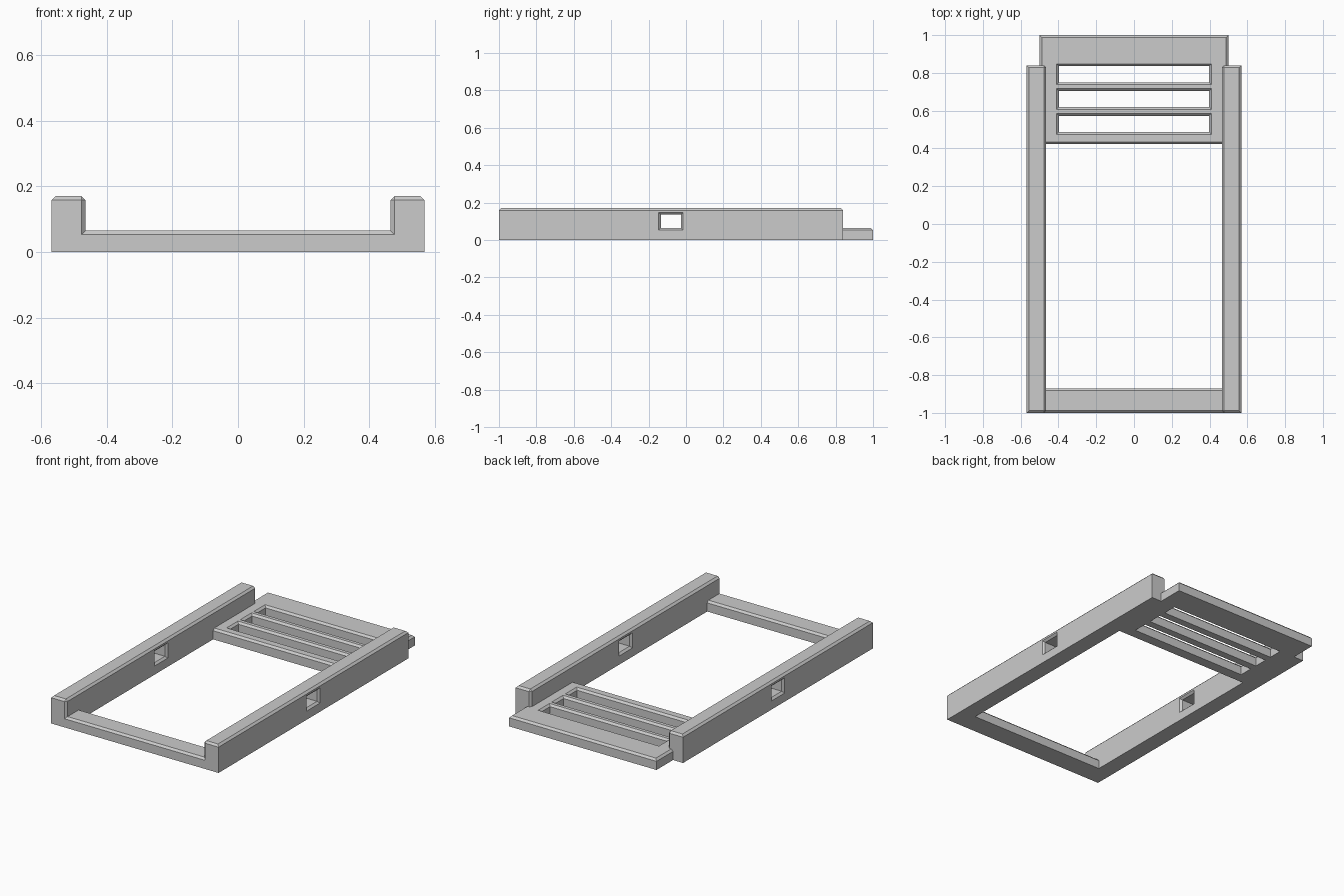
import bpy, bmesh
from mathutils import Vector

cube = bpy.data.objects.get("Cube")
if cube:
    bpy.data.objects.remove(cube)

C = 0.012                      # chamfer width
RAIL_IN, RAIL_OUT, RAIL_TOP = 0.465, 0.568, 0.17
DECK_TOP = 0.065

grey = bpy.data.materials.new("plain_grey")
grey.use_nodes = True
grey.diffuse_color = (0.6, 0.6, 0.6, 1)
grey.node_tree.nodes["Principled BSDF"].inputs["Base Color"].default_value = (0.6, 0.6, 0.6, 1)


def to_object(name, bm):
    bmesh.ops.recalc_face_normals(bm, faces=bm.faces)
    mesh = bpy.data.meshes.new(name)
    bm.to_mesh(mesh)
    bm.free()
    mesh.materials.append(grey)
    obj = bpy.data.objects.new(name, mesh)
    bpy.context.collection.objects.link(obj)
    return obj


def chamfered_box(name, low, high, inner_side=0):
    """Box with chamfered top edges; inner_side also chamfers that side's uprights."""
    low, high = Vector(low), Vector(high)
    mid, size = (low + high) / 2, high - low
    bm = bmesh.new()
    bmesh.ops.create_cube(bm, size=1)
    for v in bm.verts:
        v.co = mid + v.co * size

    def wanted(edge):
        a, b = (v.co for v in edge.verts)
        on_top = min(a.z, b.z) > mid.z
        upright = abs(a.z - b.z) > 0.01
        return on_top or (upright and (a.x - mid.x) * inner_side > 0)

    bmesh.ops.bevel(bm, geom=[e for e in bm.edges if wanted(e)], offset=C,
                    segments=1, affect='EDGES')
    return to_object(name, bm)


def flared_cutter(name, centre, half_u, half_v, axis, stations):
    """Rectangular prism along an axis; stations are (position, widening)."""
    bm = bmesh.new()
    u_axis, v_axis = [i for i in range(3) if i != axis]
    rings = []
    for position, grow in stations:
        ring = []
        for su, sv in ((-1, -1), (1, -1), (1, 1), (-1, 1)):
            p = Vector(centre)
            p[axis] = position
            p[u_axis] += su * (half_u + grow)
            p[v_axis] += sv * (half_v + grow)
            ring.append(bm.verts.new(p))
        rings.append(ring)
    for a, b in zip(rings, rings[1:]):
        for i in range(4):
            j = (i + 1) % 4
            bm.faces.new((a[i], a[j], b[j], b[i]))
    bm.faces.new(rings[0])
    bm.faces.new(rings[-1])
    return to_object(name, bm)


def combine(target, other, operation):
    mod = target.modifiers.new(operation.lower(), 'BOOLEAN')
    mod.operation, mod.solver, mod.object = operation, 'EXACT', other
    bpy.context.view_layer.objects.active = target
    bpy.ops.object.modifier_apply(modifier=mod.name)
    bpy.data.objects.remove(other)


# Rear slatted deck and front crossbar
frame = chamfered_box("tray_frame", (-0.5, 0.423, 0), (0.5, 1, DECK_TOP))
crossbar = chamfered_box("front_crossbar", (-0.5, -1, 0), (0.5, -0.87, DECK_TOP))

# Three slots through the deck, flared at the top
for y in (0.53, 0.662, 0.793):
    slot = flared_cutter("slot_cutter", (0, y, 0), 0.398, 0.043, 2,
                         [(-0.1, 0), (DECK_TOP - C, 0), (DECK_TOP + C, 2 * C)])
    combine(frame, slot, 'DIFFERENCE')

combine(frame, crossbar, 'UNION')

# Side rails, each with a small window flared on both faces
for side, label in ((1, "left"), (-1, "right")):
    xs = sorted((side * RAIL_IN, side * RAIL_OUT))
    rail = chamfered_box(label + "_rail", (xs[0], -1, 0), (xs[1], 0.84, RAIL_TOP), -side)
    window = flared_cutter("window_cutter", (0, -0.081, 0.1), 0.053, 0.035, 0,
                           [(side * (RAIL_IN - C), 2 * C), (side * (RAIL_IN + C), 0),
                            (side * (RAIL_OUT - C), 0), (side * (RAIL_OUT + C), 2 * C)])
    combine(rail, window, 'DIFFERENCE')
    combine(frame, rail, 'UNION')
